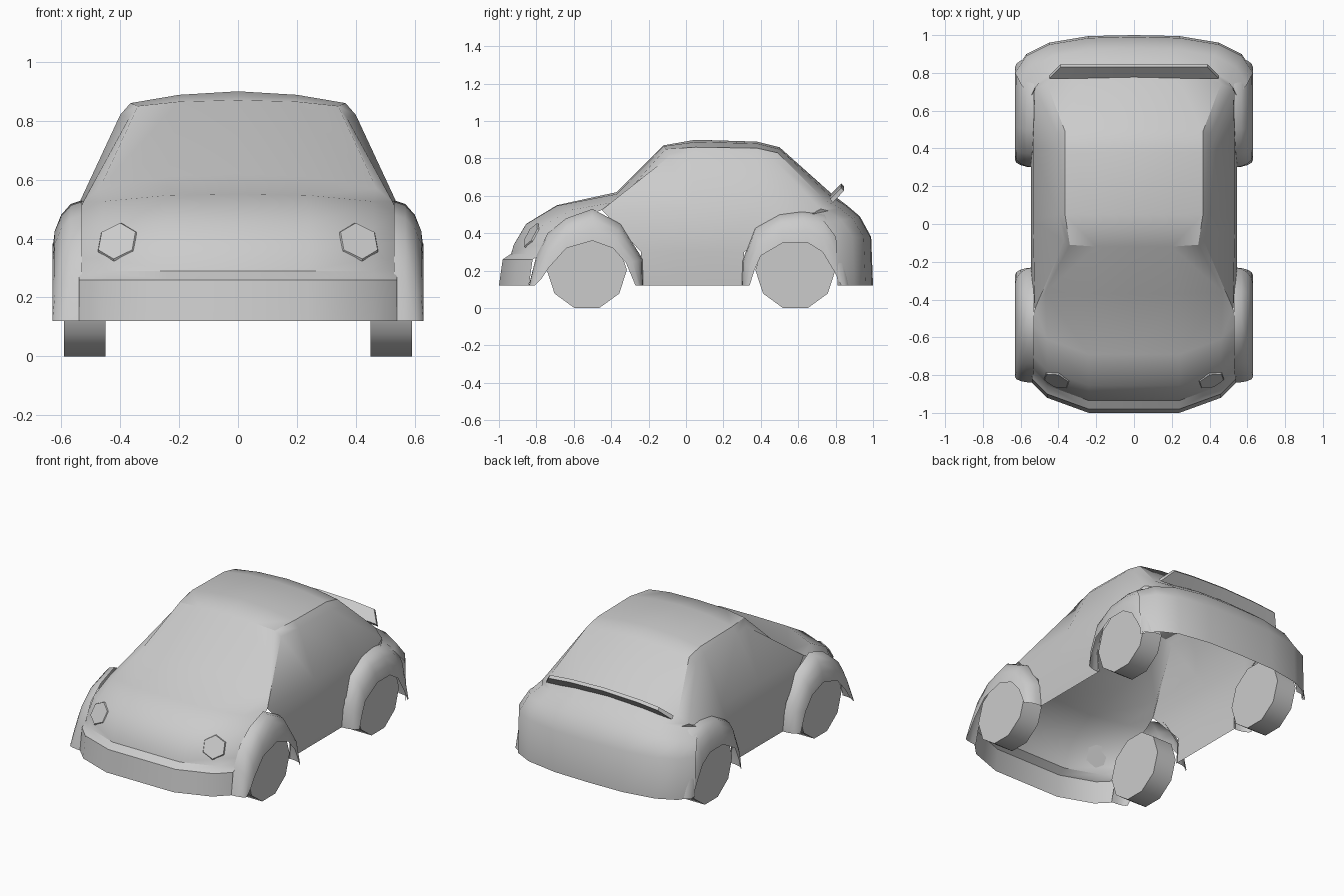
import bpy
import bmesh
import math
from mathutils import Vector

cube = bpy.data.objects.get("Cube")
if cube:
    bpy.data.objects.remove(cube, do_unlink=True)

# One plain grey paint for the whole car
GREY = (0.6, 0.6, 0.6, 1)
paint = bpy.data.materials.new("plain_grey")
paint.use_nodes = True
paint.diffuse_color = GREY
paint.node_tree.nodes["Principled BSDF"].inputs["Base Color"].default_value = GREY


def finish(name, bm, angle):
    """Turn a bmesh into a shaded, painted object."""
    bmesh.ops.remove_doubles(bm, verts=bm.verts, dist=0.0005)
    bmesh.ops.dissolve_degenerate(bm, edges=bm.edges, dist=0.0005)
    bmesh.ops.recalc_face_normals(bm, faces=bm.faces)
    mesh = bpy.data.meshes.new(name)
    bm.to_mesh(mesh)
    bm.free()
    mesh.materials.append(paint)
    obj = bpy.data.objects.new(name, mesh)
    bpy.context.collection.objects.link(obj)
    bpy.ops.object.select_all(action="DESELECT")
    obj.select_set(True)
    bpy.context.view_layer.objects.active = obj
    bpy.ops.object.shade_smooth_by_angle(angle=math.radians(angle))
    return obj


def loft(bm, rows, side=1):
    """Skin a grid of points; side -1 gives the mirrored half."""
    grid = [[bm.verts.new((side * x, y, z)) for x, y, z in row] for row in rows]
    for low, high in zip(grid, grid[1:]):
        for i in range(len(low) - 1):
            bm.faces.new((low[i], low[i + 1], high[i + 1], high[i]))
    return grid


def swept_row(y, z, drop, scale, widths, sweep, fall):
    """One contour across the car, curving back and down towards the side."""
    return [(w * scale, y + s, z - drop * f) for w, s, f in zip(widths, sweep, fall)]


# Roof: rows from the windscreen to the rear window, centre to edge
roof = [
    [(0, -.12, .87), (.2, -.12, .865), (.34, -.11, .85), (.37, -.09, .81)],
    [(0, .05, .9), (.2, .05, .888), (.365, .05, .86), (.4, .05, .82)],
    [(0, .38, .89), (.2, .38, .88), (.365, .38, .855), (.4, .38, .815)],
    [(0, .5, .86), (.2, .5, .85), (.365, .49, .83), (.4, .47, .79)],
]
roof_edge = roof[0] + [row[-1] for row in roof[1:-1]] + roof[-1][::-1]

# Belt line: runs below all the windows, front centre to rear centre
belt = [
    (0, -.37, .62), (.24, -.37, .61), (.47, -.36, .57), (.525, -.45, .525),
    (.535, .02, .53), (.535, .4, .53), (.525, .72, .53),
    (.46, .74, .58), (.24, .77, .6), (0, .78, .61),
]

# Bonnet and front bumper
nose_shape = dict(widths=(0, .24, .46, .54), sweep=(0, 0, .08, .16), fall=(0, .05, .4, 1))
nose_path = [(-1, .12, 0), (-.98, .26, 0), (-.935, .29, 0),
             (-.92, .34, .01), (-.855, .45, .03), (-.69, .55, .06)]
nose = [swept_row(y, z, drop, 1, **nose_shape) for y, z, drop in nose_path]
nose.append(belt[:4])

# Rounded tail
tail_shape = dict(widths=(0, .24, .45, .57, .63), sweep=(0, -.005, -.04, -.1, -.19),
                  fall=(0, .05, .3, .6, 1))
tail_path = [(1, .12, 0, 1), (.99, .38, 0, 1), (.93, .49, .03, .95), (.86, .55, .05, .87)]
tail = [swept_row(*step, **tail_shape) for step in tail_path]
tail.append(belt[:5:-1] + [belt[6]])

# Door panels
door_ys = (-.24, -.05, .13, .31)
doors = [belt[3:7]] + [[(x, y, z) for y in door_ys] for x, z in ((.545, .3), (.53, .12))]

# Body shell, open underneath
bm = bmesh.new()
for side in (1, -1):
    for patch in (roof, [roof_edge, belt], nose, tail, doors):
        loft(bm, patch, side)
finish("body_shell", bm, 38)


# Fenders: a quarter round swept from the body line to the wheel arch
def fender(name, body_line, arch_line, side):
    rows = []
    for (y0, z0), (y1, z1) in zip(body_line, arch_line):
        row = []
        for step in range(5):
            a = math.radians(90) * step / 4
            t = 1 - math.cos(a)
            row.append((.53 + .1 * math.sin(a), y0 + (y1 - y0) * t, z0 + (z1 - z0) * t))
        rows.append(row)
    bm = bmesh.new()
    loft(bm, rows, side)
    obj = finish(name, bm, 50)
    # The open panel must face away from the car
    if sum(p.normal.x * p.area for p in obj.data.polygons) * side < 0:
        obj.data.flip_normals()


front_body = [(-.23, .12), (-.23, .26), (-.35, .45), (-.5, .53),
              (-.64, .48), (-.74, .4), (-.8, .28), (-.84, .12)]
front_arch = [(-.27, .12), (-.32, .24), (-.39, .32), (-.5, .36),
              (-.64, .32), (-.73, .22), (-.77, .16), (-.81, .12)]
rear_body = [(.3, .12), (.3, .25), (.37, .43), (.5, .5),
             (.62, .515), (.74, .5), (.83, .42), (.88, .12)]
rear_arch = [(.34, .12), (.365, .2), (.4, .28), (.52, .35),
             (.65, .35), (.73, .3), (.79, .2), (.83, .12)]


# Wheels: ten-sided, resting on a flat
def wheel(name, x, y):
    radius = .214
    height = radius * math.cos(math.pi / 10)
    bm = bmesh.new()
    bmesh.ops.create_cone(bm, cap_ends=True, segments=10,
                          radius1=radius, radius2=radius, depth=.14)
    for v in bm.verts:
        across, up, along = v.co
        v.co = (x + along, y + across, height + up)
    # Turn until a vertex points straight forward, so a flat is at the bottom
    lowest = min(v.co.z for v in bm.verts)
    if lowest < -.005:
        for v in bm.verts:
            dy, dz = v.co.y - y, v.co.z - height
            c, s = math.cos(math.pi / 10), math.sin(math.pi / 10)
            v.co.y, v.co.z = y + dy * c - dz * s, height + dy * s + dz * c
    finish(name, bm, 40)


# Headlights: thin six-sided plates lying on the nose
def headlight(name, side):
    bm = bmesh.new()
    bmesh.ops.create_cone(bm, cap_ends=True, segments=6,
                          radius1=.075, radius2=.07, depth=.008)
    facing = Vector((.35 * side, -1, .6)).to_track_quat("Z", "Y")
    for v in bm.verts:
        v.co = facing @ v.co + Vector((.41 * side, -.828, .39))
    finish(name, bm, 30)


for word, side in (("left", 1), ("right", -1)):
    fender("front_fender_" + word, front_body, front_arch, side)
    fender("rear_fender_" + word, rear_body, rear_arch, side)
    wheel("front_wheel_" + word, side * .52, -.53)
    wheel("rear_wheel_" + word, side * .52, .585)
    headlight("headlight_" + word, side)

# Rear spoiler: a slim bowed blade below the rear window
bm = bmesh.new()
for side in (1, -1):
    blade = []
    for x, flare, dip in ((0, 0, 0), (.24, 0, .008), (.39, .06, .022)):
        ring = [(x + flare, .77, .605), (x, .83, .665), (x, .845, .65), (x + flare, .785, .585)]
        ring = [(px, py, pz - dip) for px, py, pz in ring]
        blade.append(ring + ring[:1])
    grid = loft(bm, blade, side)
    bm.faces.new(grid[-1][:4])
finish("rear_spoiler", bm, 30)
